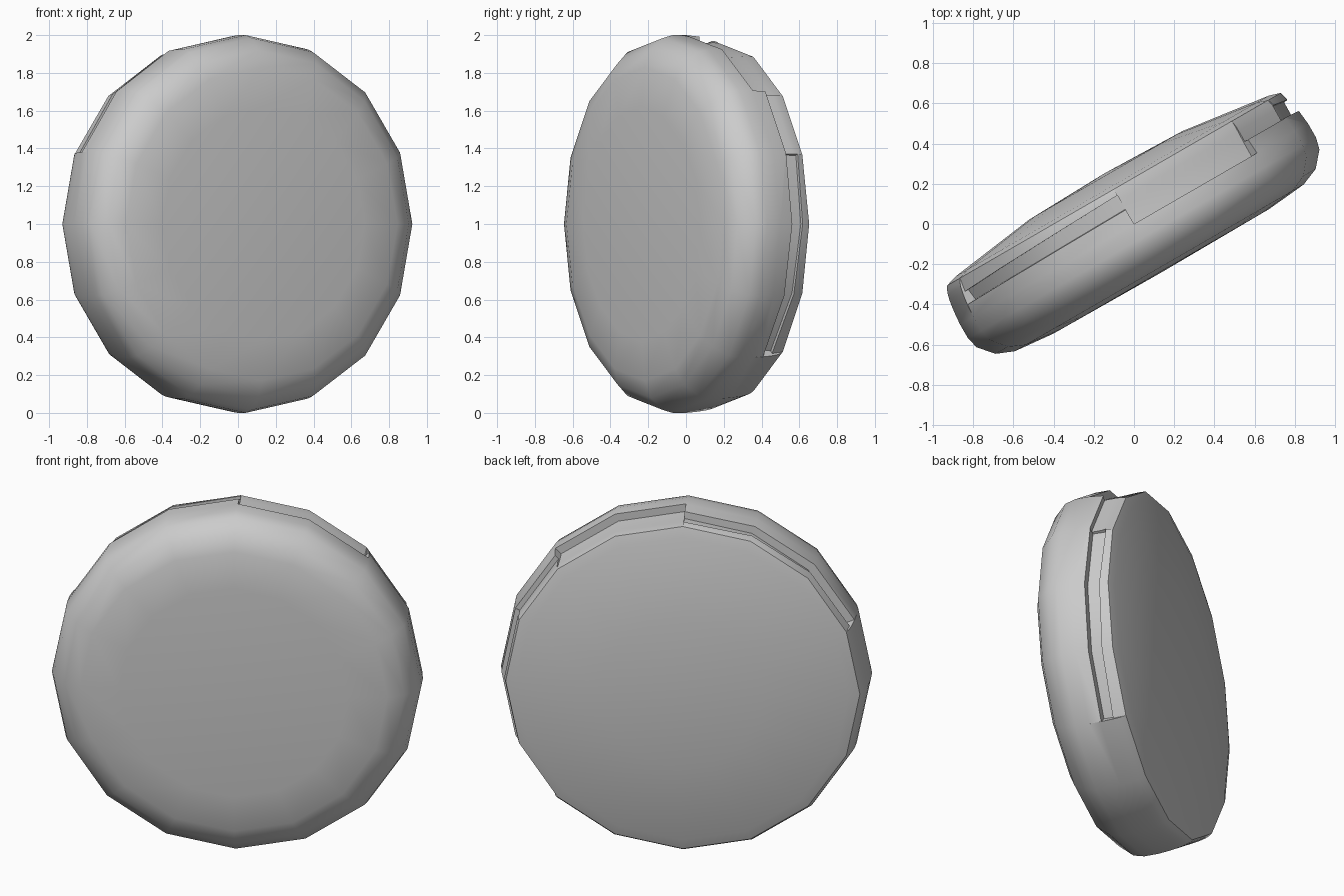
import bpy, bmesh, math
from mathutils import Matrix

if "Cube" in bpy.data.objects:
    bpy.data.objects.remove(bpy.data.objects["Cube"])

SIDES = 16
STEP = 2 * math.pi / SIDES

# Profiles are (radius, depth) pairs; negative depth is the front
FRONT = [(0, -.277), (.62, -.272), (.83, -.252), (.92, -.215), (.985, -.14), (1, -.08)]
BACK = [(.958, .20), (.90, .218), (.44, .28), (0, .292)]


def plain(t):
    return [(1, 0), (.995, .06), (.99, .10), (.985, .13), (.978, .16), (.97, .18)]


def notch(t):
    return [(1, 0), (.955, .0), (.955, .05), (.957, .10), (.959, .14), (.96, .17)]


def ledge(t):
    return [(1, 0), (.992, .08), (.965, .08), (.966, .10), (.966, .14), (.965, .17)]


def slot(t):
    # sloping guide groove with a low rib behind it
    v = .165 - .035 * t
    return [(1, 0), (.992, .082 - .015 * t), (.952 - .01 * t, .085 - .015 * t),
            (.95, v), (.97, v), (.966, v + .02)]


# Start side, end side, rim profile, groove direction
SECTIONS = [(-3, 0, slot, -1), (0, 2, notch, 1), (2, 3, ledge, 1),
            (3, 6, slot, 1), (6, 13, plain, 1)]


def build_case():
    bm = bmesh.new()
    rings = []
    for a, b, rim, sense in SECTIONS:
        for k in range(a, b + 1):
            t = (k - a) / (b - a)
            if sense < 0:
                t = 1 - t
            ang = k * STEP
            rings.append([bm.verts.new((r * math.sin(ang), v, 1 + r * math.cos(ang)))
                          for r, v in FRONT + rim(t) + BACK])
    for p, q in zip(rings, rings[1:] + rings[:1]):
        for i in range(len(p) - 1):
            bm.faces.new((p[i], p[i + 1], q[i + 1], q[i]))
    bmesh.ops.remove_doubles(bm, verts=bm.verts, dist=.0005)
    bmesh.ops.dissolve_degenerate(bm, edges=bm.edges, dist=.0005)
    bmesh.ops.recalc_face_normals(bm, faces=bm.faces)
    # Turn the standing disc about the vertical axis
    bm.transform(Matrix.Rotation(math.radians(30), 4, 'Z'))
    mesh = bpy.data.meshes.new("round_case")
    bm.to_mesh(mesh)
    bm.free()
    ob = bpy.data.objects.new("round_case", mesh)
    bpy.context.collection.objects.link(ob)
    return ob


case = build_case()
bpy.context.view_layer.objects.active = case
case.select_set(True)
bpy.ops.object.shade_smooth_by_angle(angle=math.radians(40))
